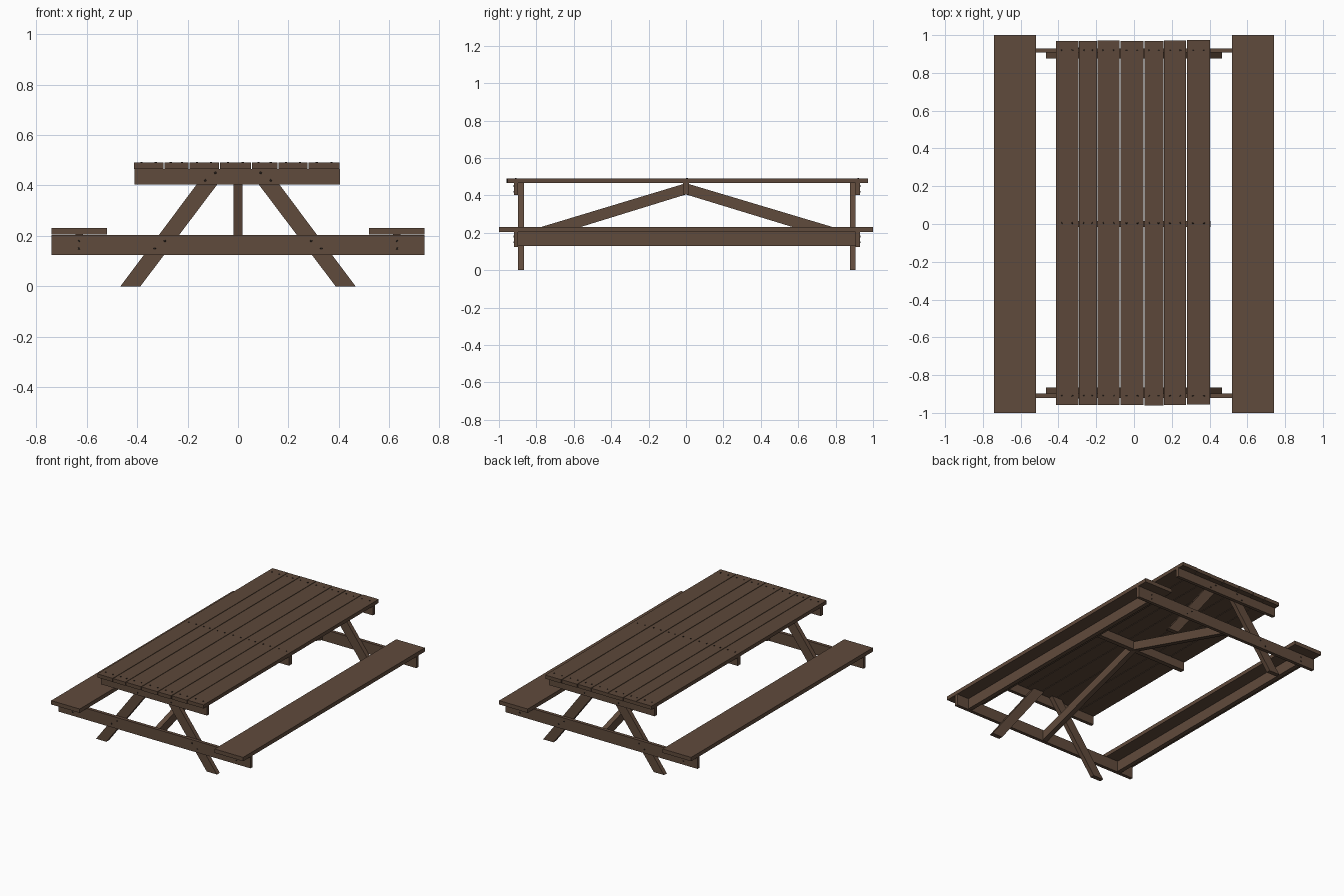
import bpy, bmesh, random
from mathutils import Vector

random.seed(4)
if "Cube" in bpy.data.objects:
    bpy.data.objects.remove(bpy.data.objects["Cube"], do_unlink=True)


def make_material(name, rgb):
    mat = bpy.data.materials.new(name)
    mat.use_nodes = True
    mat.diffuse_color = (*rgb, 1)
    mat.node_tree.nodes["Principled BSDF"].inputs["Base Color"].default_value = (*rgb, 1)
    return mat


WOOD = make_material("brown wood", (0.118, 0.070, 0.045))
PLANK = make_material("tabletop wood", (0.108, 0.064, 0.041))
NAIL = make_material("dark nail", (0.025, 0.018, 0.014))


def finish(bm, name, mat):
    bmesh.ops.recalc_face_normals(bm, faces=bm.faces)
    mesh = bpy.data.meshes.new(name)
    bm.to_mesh(mesh)
    bm.free()
    mesh.materials.append(mat)
    obj = bpy.data.objects.new(name, mesh)
    bpy.context.collection.objects.link(obj)
    return obj


def prism(name, outline, axis, lo, hi, mat=WOOD):
    """Extrude an outline of (horizontal, z) points along x or y."""
    bm = bmesh.new()
    place = (lambda h, z: (h, lo, z)) if axis == "y" else (lambda h, z: (lo, h, z))
    face = bm.faces.new([bm.verts.new(place(h, z)) for h, z in outline])
    moved = bmesh.ops.extrude_face_region(bm, geom=[face])["geom"]
    step = Vector((0, hi - lo, 0)) if axis == "y" else Vector((hi - lo, 0, 0))
    bmesh.ops.translate(bm, vec=step, verts=[v for v in moved if isinstance(v, bmesh.types.BMVert)])
    return finish(bm, name, mat)


def board(name, x, y, z, mat=WOOD):
    outline = [(x[0], z[0]), (x[1], z[0]), (x[1], z[1]), (x[0], z[1])]
    return prism(name, outline, "y", *y, mat)


def nails(name, points, direction):
    """Small round nail heads standing just proud of a surface."""
    bm = bmesh.new()
    turn = Vector((0, 0, 1)).rotation_difference(Vector(direction)).to_matrix().to_4x4()
    for p in points:
        matrix = turn.copy()
        matrix.translation = p
        bmesh.ops.create_cone(bm, cap_ends=True, segments=8, radius1=0.005,
                              radius2=0.004, depth=0.005, matrix=matrix)
    finish(bm, name, NAIL)


# Tabletop planks of uneven width
edges = [-0.415, -0.293, -0.195, -0.074, 0.053, 0.158, 0.278, 0.405]
top_nails = []
for i, (a, b) in enumerate(zip(edges, edges[1:])):
    shift = random.uniform(-0.003, 0.003)
    board(f"tabletop_plank_{i + 1}", (a + 0.002, b - 0.002),
          (-0.957 + shift, 0.971 + shift), (0.465, 0.49), PLANK)
    for y in (-0.91, 0.005, 0.92):
        top_nails += [(a + t * (b - a), y, 0.491) for t in (0.27, 0.73)]
nails("tabletop_nails", top_nails, (0, 0, 1))

# Rail across the middle of the tabletop
board("middle_top_rail", (-0.41, 0.405), (-0.016, 0.016), (0.405, 0.465))

# Seats, each with a stiffener board below its middle
for side, s in (("left", 1), ("right", -1)):
    board(f"{side}_seat", sorted((s * 0.52, s * 0.74)), (-1, 1), (0.205, 0.232))
    board(f"{side}_seat_stiffener", sorted((s * 0.615, s * 0.645)), (-0.9, 0.907), (0.13, 0.205))

# End frames: top rail, seat beam, two splayed legs, diagonal brace
for end, d, outer, inner in (("front", -1, 0.92, 0.897), ("back", 1, 0.93, 0.907)):
    across = sorted((d * outer, d * inner))
    board(f"{end}_top_rail", (-0.41, 0.405), across, (0.403, 0.465))
    board(f"{end}_seat_beam", (-0.74, 0.74), across, (0.125, 0.204))
    leg_y = sorted((d * inner, d * (inner - 0.031)))
    face_nails = []
    for side, s in (("left", 1), ("right", -1)):
        prism(f"{end}_{side}_leg",
              [(s * x, z) for x, z in ((0.466, 0), (0.387, 0), (0.036, 0.465), (0.118, 0.465))],
              "y", *leg_y)
        face_nails += [(s * x, d * (outer + 0.001), z) for x, z in
                       ((0.63, 0.15), (0.63, 0.18), (0.29, 0.18), (0.33, 0.15),
                        (0.09, 0.45), (0.13, 0.42))]
    nails(f"{end}_frame_nails", face_nails, (0, d, 0))
    prism(f"{end}_brace",
          [(d * y, z) for y, z in ((0, 0.465), (inner, 0.194), (inner, 0.128), (0, 0.405))],
          "x", -0.018, 0.018)
